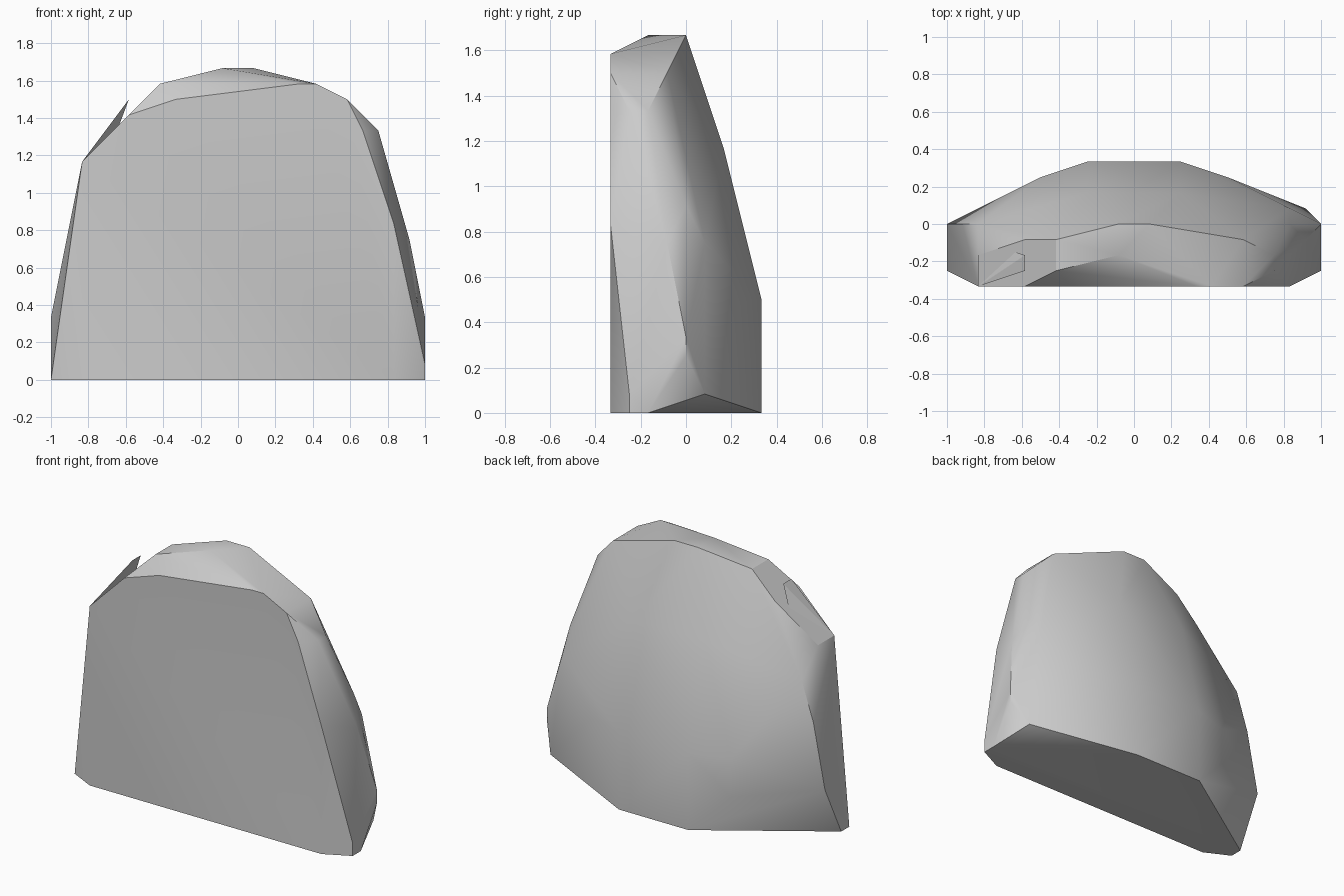
import bpy
import bmesh
import math
from mathutils import Vector

cube = bpy.data.objects.get("Cube")
if cube:
    bpy.data.objects.remove(cube, do_unlink=True)

UNIT = 1 / 12  # the rock is modelled on a coarse grid

stone = bpy.data.materials.new("grey_stone")
stone.use_nodes = True
grey = (0.6, 0.6, 0.6, 1)
stone.diffuse_color = grey
stone.node_tree.nodes["Principled BSDF"].inputs["Base Color"].default_value = grey


def mirrored(points):
    """Return the points together with their reflection in x."""
    return points + [(-x, y, z) for x, y, z in points]


def finish(bm, name):
    """Turn the bmesh into a smooth-shaded stone object."""
    mesh = bpy.data.meshes.new(name)
    bm.to_mesh(mesh)
    bm.free()
    mesh.materials.append(stone)
    obj = bpy.data.objects.new(name, mesh)
    bpy.context.collection.objects.link(obj)
    bpy.ops.object.select_all(action="DESELECT")
    obj.select_set(True)
    bpy.context.view_layer.objects.active = obj
    bpy.ops.object.shade_smooth_by_angle(angle=math.radians(30))
    return obj


def add_points(bm, points):
    return [bm.verts.new(Vector(p) * UNIT) for p in points]


# Flat base and the bulge of the back, alike on both sides
base = mirrored([(10, -4, 0), (12, -3, 0), (12, -2, 0), (3, 4, 0)])
back = mirrored([(3, 4, 6), (6, 3, 6), (3, 2, 14), (12, 0, 4)])

# Rim of the flat front face, from right shoulder to left hip
front_rim = [(-10, -4, 14), (-7, -4, 17), (-4, -4, 18), (4, -4, 19),
             (5, -4, 19), (7, -4, 18), (8, -4, 16), (10, -4, 10)]

# Rounded ridge along the top
ridge = [(-7, -1, 17), (-5, -3, 19), (-5, -1, 19), (-1, -2, 20),
         (-1, 0, 20), (1, 0, 20), (7, -1, 18)]

# Chipped sides
left_side = [(9, -3, 16), (9, -2, 16), (10, 0, 11), (11, -1, 9),
             (10, 1, 9), (12, 0, 3), (11, 1, 1), (12, -3, 1)]
right_side = [(-10, -2, 14), (-10, 0, 12), (-11, 0, 9), (-6, 3, 3)]

# Main rock
bm = bmesh.new()
add_points(bm, base + back + front_rim + ridge + left_side + right_side)
bmesh.ops.convex_hull(bm, input=bm.verts[:])
loose = [v for v in bm.verts if not v.link_faces]
bmesh.ops.delete(bm, geom=loose, context="VERTS")
bmesh.ops.recalc_face_normals(bm, faces=bm.faces[:])
finish(bm, "rock_body")

# Thin splinter standing off the right shoulder
bm = bmesh.new()
tip, front, rear, under = add_points(
    bm, [(-10, -4, 14), (-7, -3, 18), (-7, -2, 18), (-7.6, -1.8, 16.4)])
bm.faces.new((tip, front, rear))
bm.faces.new((tip, rear, under))
finish(bm, "rock_splinter")
